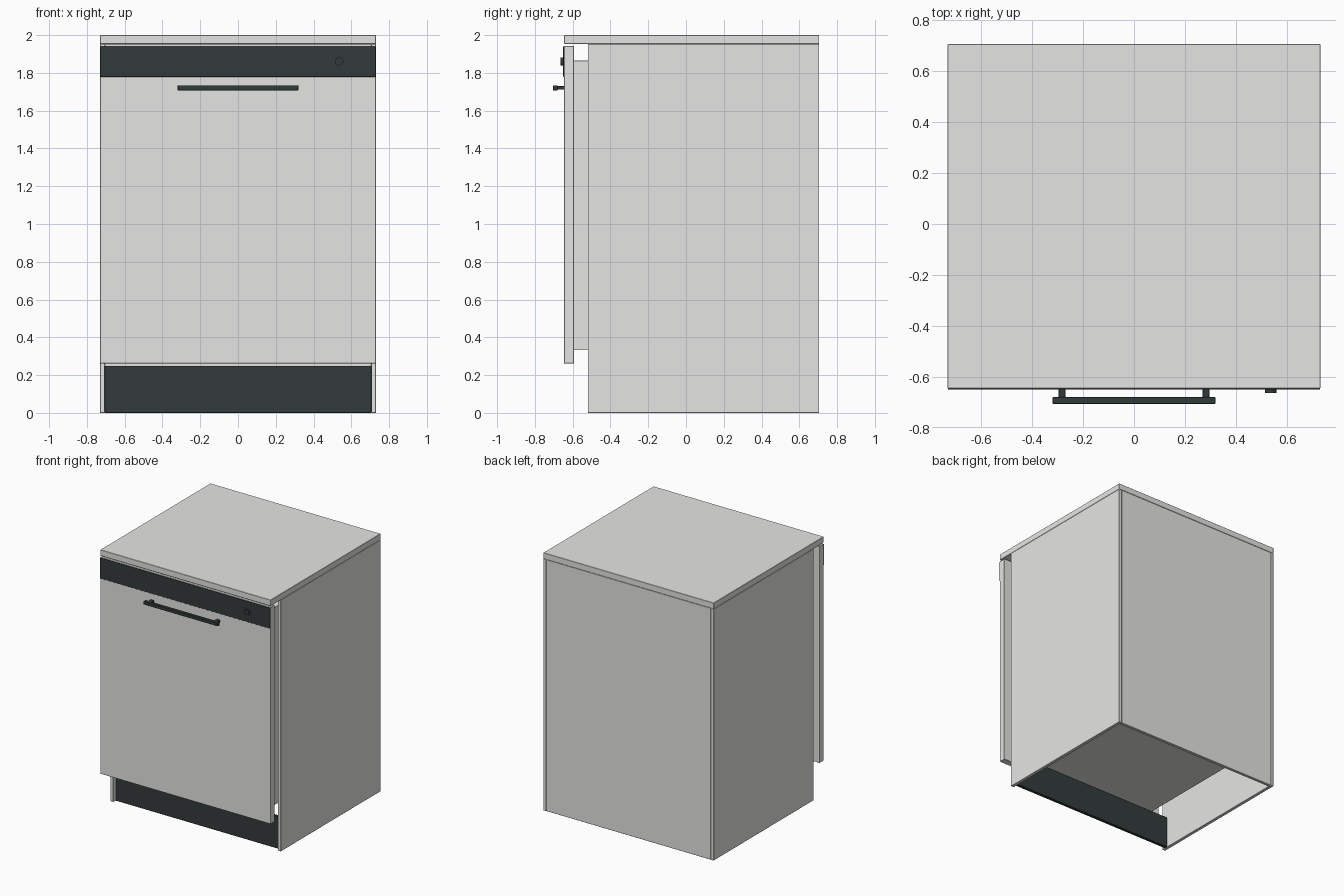
import bpy, bmesh, math
from mathutils import Matrix

if "Cube" in bpy.data.objects:
    bpy.data.objects.remove(bpy.data.objects["Cube"])


def material(name, rgb):
    m = bpy.data.materials.new(name)
    m.diffuse_color = (*rgb, 1)
    m.use_nodes = True
    m.node_tree.nodes["Principled BSDF"].inputs["Base Color"].default_value = m.diffuse_color
    return m


GREY = material("light_grey", (0.785, 0.785, 0.765))
DARK = material("charcoal", (0.034, 0.043, 0.043))


def finish(name, bm, mat):
    me = bpy.data.meshes.new(name)
    bm.to_mesh(me)
    bm.free()
    me.materials.append(mat)
    ob = bpy.data.objects.new(name, me)
    bpy.context.collection.objects.link(ob)
    return ob


def box(name, x, y, z, mat, bevel=0.002):
    """Box from (min, max) ranges on each axis, with a fine chamfer."""
    bm = bmesh.new()
    bmesh.ops.create_cube(bm, size=1)
    for v in bm.verts:
        v.co = [(r[0] + r[1]) / 2 + c * (r[1] - r[0]) for c, r in zip(v.co, (x, y, z))]
    bmesh.ops.bevel(bm, geom=bm.edges[:], offset=bevel, segments=1, affect='EDGES')
    return finish(name, bm, mat)


W, T = 0.731, 0.025         # half width and panel thickness
IN = W - T                  # inner half width

# Cabinet shell, open at the front and underneath
box("worktop", (-W, W), (-0.645, 0.705), (1.953, 2.0), GREY)
for side, s in (("left", -1), ("right", 1)):
    box(side + "_side_panel", sorted((s * IN, s * W)), (-0.52, 0.705), (0, 1.953), GREY)
box("back_panel", (-IN, IN), (0.68, 0.704), (0, 1.953), GREY)

# Washing tub, narrower than the cabinet and raised off the floor
box("tub", (-0.66, 0.66), (-0.595, 0.665), (0.332, 1.866), GREY)

# Recessed kickboard
box("kickboard", (-IN, IN), (-0.492, -0.468), (0, 0.249), DARK)

# Door with control strip
box("door", (-W, W), (-0.645, -0.594), (0.261, 1.943), GREY)
box("control_strip", (-W + 0.001, W - 0.001), (-0.65, -0.645), (1.779, 1.941), DARK, 0.001)

# Round knob on the control strip
bm = bmesh.new()
bmesh.ops.create_cone(bm, cap_ends=True, segments=32, radius1=0.022, radius2=0.022, depth=0.015,
                      matrix=Matrix.Translation((0.536, -0.656, 1.86)) @ Matrix.Rotation(math.pi / 2, 4, 'X'))
knob = finish("knob", bm, DARK)
bpy.context.view_layer.objects.active = knob
knob.select_set(True)
bpy.ops.object.shade_smooth_by_angle()

# Bar handle on two posts
box("handle_bar", (-0.319, 0.319), (-0.705, -0.679), (1.708, 1.734), DARK)
for side, s in (("left", -1), ("right", 1)):
    box(side + "_handle_post", (s * 0.283 - 0.014, s * 0.283 + 0.014), (-0.68, -0.644), (1.711, 1.731), DARK)
